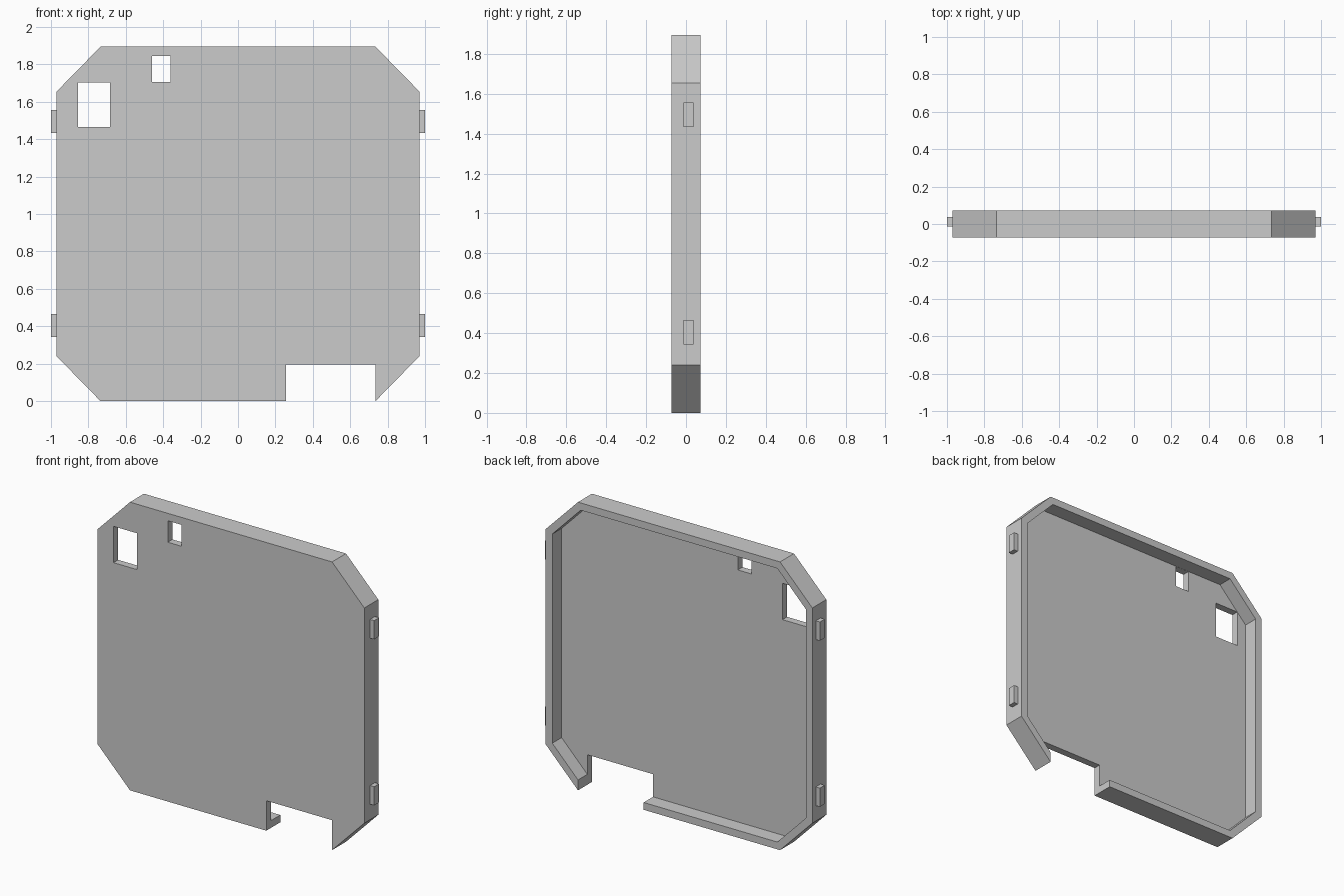
import bpy
import bmesh

HALF_W, HEIGHT = 0.97, 1.895      # overall plate size
CUT_X, CUT_Z = 0.735, 0.24        # where the corner chamfers start
FRONT, BACK = -0.0725, 0.0725     # depth range
WALL = 0.048                      # wall and floor thickness

default = bpy.data.objects.get("Cube")
if default:
    bpy.data.objects.remove(default, do_unlink=True)

grey = bpy.data.materials.new("light grey plastic")
grey.use_nodes = True
colour = (0.6, 0.6, 0.6, 1)
grey.diffuse_color = colour
grey.node_tree.nodes["Principled BSDF"].inputs["Base Color"].default_value = colour


def prism(name, outline, y0, y1):
    """Extrude an x-z outline from y0 to y1."""
    bm = bmesh.new()
    face = bm.faces.new([bm.verts.new((x, y0, z)) for x, z in outline])
    result = bmesh.ops.extrude_face_region(bm, geom=[face])
    moved = [v for v in result["geom"] if isinstance(v, bmesh.types.BMVert)]
    bmesh.ops.translate(bm, verts=moved, vec=(0, y1 - y0, 0))
    bmesh.ops.recalc_face_normals(bm, faces=bm.faces)
    mesh = bpy.data.meshes.new(name)
    bm.to_mesh(mesh)
    bm.free()
    mesh.materials.append(grey)
    obj = bpy.data.objects.new(name, mesh)
    bpy.context.collection.objects.link(obj)
    return obj


def block(name, x0, x1, z0, z1, y0, y1):
    return prism(name, [(x0, z0), (x1, z0), (x1, z1), (x0, z1)], y0, y1)


def octagon(inset):
    """Chamfered outline, moved inward by the inset."""
    slide = inset * 0.414
    w, cx = HALF_W - inset, CUT_X - slide
    low, high = inset, HEIGHT - inset
    cz_low, cz_high = CUT_Z + slide, HEIGHT - CUT_Z - slide
    right = [(cx, low), (w, cz_low), (w, cz_high), (cx, high)]
    return right + [(-x, z) for x, z in reversed(right)]


def carve(target, cutter):
    """Subtract the cutter, bake the result and drop the cutter."""
    cutter.hide_render = True
    mod = target.modifiers.new("carve", 'BOOLEAN')
    mod.operation = 'DIFFERENCE'
    mod.solver = 'EXACT'
    mod.object = cutter
    bpy.context.view_layer.update()
    evaluated = target.evaluated_get(bpy.context.evaluated_depsgraph_get())
    mesh = bpy.data.meshes.new_from_object(evaluated)
    target.modifiers.clear()
    target.data = mesh
    bpy.data.objects.remove(cutter, do_unlink=True)


# Cover: octagonal tray, open at the back
cover = prism("cover_tray", octagon(0), FRONT, BACK)
carve(cover, prism("pocket_cutter", octagon(WALL), FRONT + WALL, BACK + 0.1))

# Notch through the bottom edge
carve(cover, block("notch_cutter", 0.257, CUT_X, -0.1, 0.197, FRONT - 0.1, BACK + 0.1))

# Two windows through the front face
floor_end = FRONT + WALL + 0.004
carve(cover, block("large_window_cutter", -0.855, -0.685, 1.465, 1.704, FRONT - 0.1, floor_end))
carve(cover, block("small_window_cutter", -0.46, -0.36, 1.705, 1.846, FRONT - 0.1, floor_end))

# Snap tabs on both sides
for side, sign in (("left", 1), ("right", -1)):
    for level, z in (("lower", 0.342), ("upper", 1.434)):
        x0, x1 = sorted((sign * (HALF_W - 0.01), sign))
        block(f"{side}_{level}_tab", x0, x1, z, z + 0.123, -0.013, 0.037)
